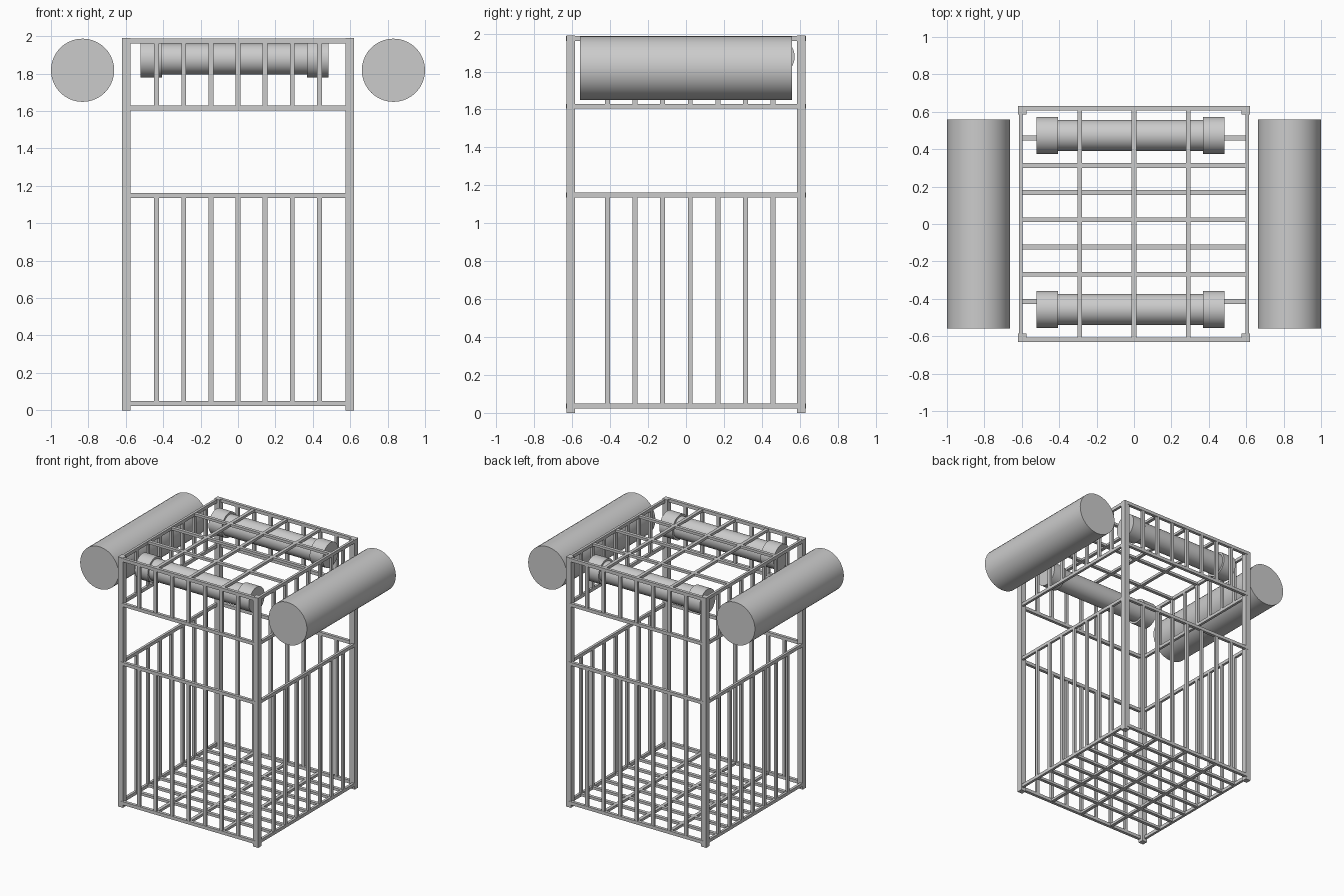
import bpy, math

if "Cube" in bpy.data.objects:
    bpy.data.objects.remove(bpy.data.objects["Cube"])

def join_boxes(name, boxes):
    """One object from many (x0,x1,y0,y1,z0,z1) boxes."""
    verts, faces = [], []
    for x0, x1, y0, y1, z0, z1 in boxes:
        n = len(verts)
        verts += [(x, y, z) for z in (z0, z1) for x, y in ((x0, y0), (x1, y0), (x1, y1), (x0, y1))]
        faces += [[n + i for i in f] for f in
                  ((3, 2, 1, 0), (4, 5, 6, 7), (0, 1, 5, 4), (1, 2, 6, 5), (2, 3, 7, 6), (3, 0, 4, 7))]
    me = bpy.data.meshes.new(name)
    me.from_pydata(verts, [], faces)
    ob = bpy.data.objects.new(name, me)
    bpy.context.collection.objects.link(ob)
    return ob

def box(cx, cy, cz, sx, sy, sz):
    return (cx - sx/2, cx + sx/2, cy - sy/2, cy + sy/2, cz - sz/2, cz + sz/2)

def cylinder(name, axis, center, radius, length):
    rot = (0, math.pi/2, 0) if axis == 'x' else (math.pi/2, 0, 0)
    bpy.ops.mesh.primitive_cylinder_add(vertices=40, radius=radius, depth=length,
                                        location=center, rotation=rot)
    bpy.context.object.name = name
    bpy.ops.object.shade_smooth_by_angle()

XS = [0.145 * i for i in range(-3, 4)]
YS = [0.0225 + 0.1455 * i for i in range(-3, 4)]
LEVELS = (0.037, 1.148, 1.617, 1.975)
T = 0.026
PX, PY = 0.597, 0.608

# Corner posts
join_boxes("corner_posts", [box(x, y, 0.995, 0.044, 0.044, 1.99)
                            for x in (-PX, PX) for y in (-PY, PY)])

# Front and back panels: rails plus upright bars
for name, y, spans in (("front_panel", -0.62, ((0.037, 1.148), (1.617, 1.975))),
                       ("back_panel", 0.62, ((0.037, 1.148), (1.617, 1.975)))):
    join_boxes(name + "_rails", [box(0, y, z, 1.19, 0.024, T) for z in LEVELS])
    join_boxes(name + "_bars", [box(x, y, (a + b)/2, T, 0.02, b - a)
                                for x in XS for a, b in spans])

# Side panels with an open viewing gap
for name, x in (("left_panel", -0.605), ("right_panel", 0.605)):
    join_boxes(name + "_rails", [box(x, 0, z, 0.02, 1.2, T) for z in LEVELS])
    join_boxes(name + "_bars", [box(x, y, (a + b)/2, 0.02, T, b - a)
                                for y in YS for a, b in ((0.037, 1.148), (1.617, 1.975))])

# Floor and roof grids
for name, z, ys in (("floor_grid", 0.037, YS), ("roof_grid", 1.975, YS[1::2])):
    join_boxes(name, [box(0, y, z, 1.2, T, 0.02) for y in ys] +
               [box(x, 0, z, T, 1.23, 0.02) for x in XS[1::2]])

# Outer floats
for name, x in (("left_float", -0.831), ("right_float", 0.831)):
    cylinder(name, 'y', (x, 0, 1.818), 0.169, 1.12)

# Inner air tanks with end caps
for name, y in (("front_tank", -0.456), ("back_tank", 0.474)):
    cylinder(name, 'x', (-0.02, y, 1.878), 0.083, 0.98)
    for side, x in (("left", -0.465), ("right", 0.427)):
        cylinder(f"{name}_{side}_cap", 'x', (x, y, 1.878), 0.099, 0.115)
